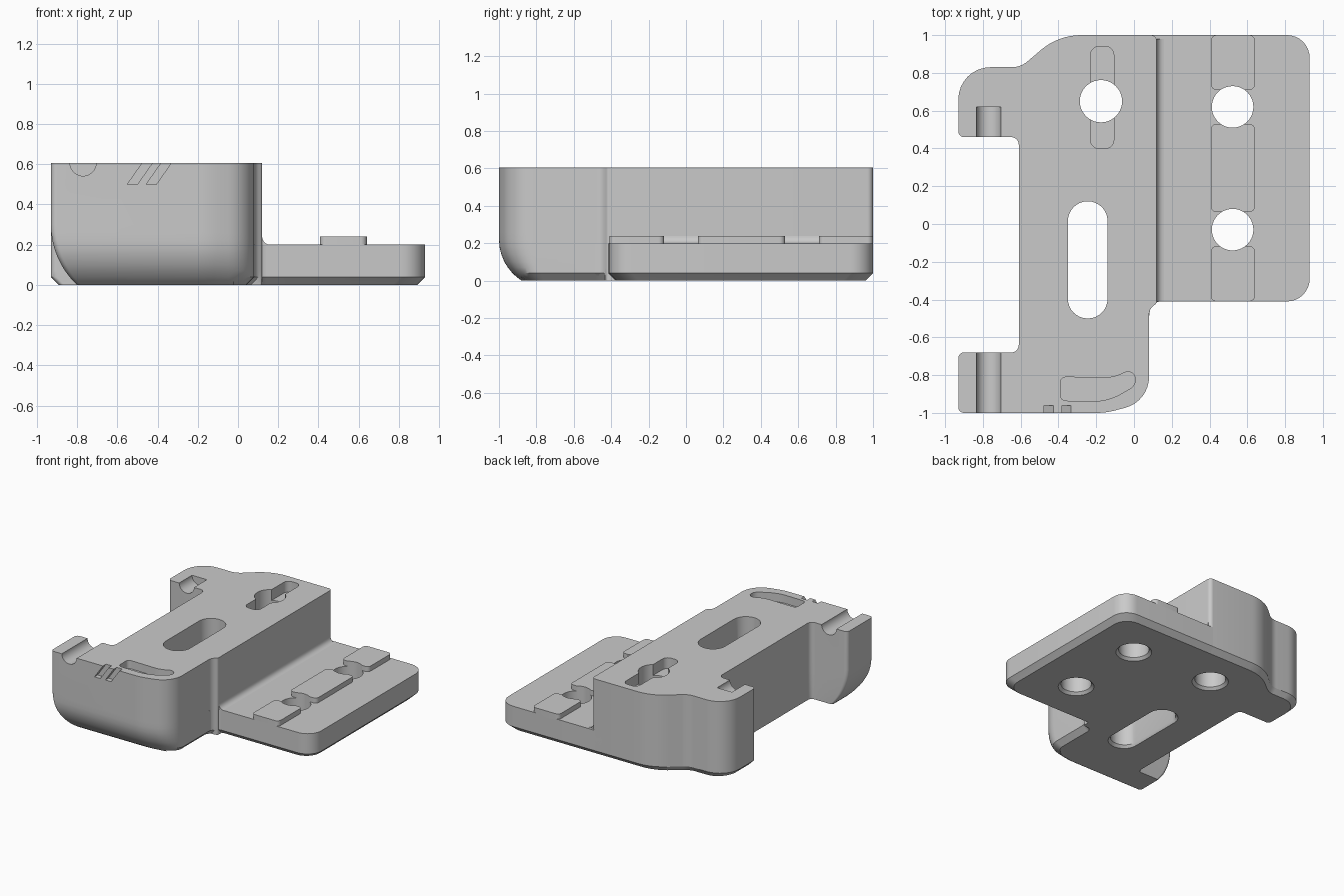
import bpy, bmesh
from math import sqrt, pi, cos, sin
from mathutils import Vector

if "Cube" in bpy.data.objects:
    bpy.data.objects.remove(bpy.data.objects["Cube"], do_unlink=True)

grey = bpy.data.materials.new("plain grey")
grey.use_nodes = True
colour = (0.59, 0.59, 0.59, 1)
grey.diffuse_color = colour
grey.node_tree.nodes["Principled BSDF"].inputs["Base Color"].default_value = colour

CHAMFER = 0.04


def rounded(corners, steps=8):
    """Outline from (x, y, radius) corners, each replaced by an arc."""
    out, n = [], len(corners)
    for i, (x, y, r) in enumerate(corners):
        p = Vector((x, y))
        if r == 0:
            out.append(p)
            continue
        a = (Vector(corners[i - 1][:2]) - p).normalized()
        b = (Vector(corners[(i + 1) % n][:2]) - p).normalized()
        half = a.angle(b) / 2
        reach = r * cos(half) / sin(half)
        centre = p + (a + b).normalized() * (r / sin(half))
        start, end = p + a * reach - centre, p + b * reach - centre
        for k in range(steps + 1):
            t = k / steps
            sweep = pi - 2 * half
            spoke = start * sin((1 - t) * sweep) + end * sin(t * sweep)
            out.append(centre + spoke / sin(sweep))
    return out


def box_outline(x0, x1, y0, y1, r):
    return rounded([(x0, y0, r), (x1, y0, r), (x1, y1, r), (x0, y1, r)])


def circle(x, y, r, n=40):
    return [Vector((x + r * cos(2 * pi * k / n), y + r * sin(2 * pi * k / n))) for k in range(n)]


def loft(name, outline, levels, warp=lambda x, y, z: (x, y, z)):
    """Stack an outline through several levels, moving each point by a warp."""
    bm = bmesh.new()
    rings = [[bm.verts.new(warp(p.x, p.y, z)) for p in outline] for z in levels]
    n = len(outline)
    for low, high in zip(rings, rings[1:]):
        for i in range(n):
            j = (i + 1) % n
            bm.faces.new((low[i], low[j], high[j], high[i]))
    bm.faces.new(rings[0][::-1])
    bm.faces.new(rings[-1])
    bmesh.ops.recalc_face_normals(bm, faces=bm.faces)
    mesh = bpy.data.meshes.new(name)
    bm.to_mesh(mesh)
    bm.free()
    mesh.materials.append(grey)
    obj = bpy.data.objects.new(name, mesh)
    bpy.context.collection.objects.link(obj)
    return obj


def along_y(x, y, z):
    return x, z, y


def hole(outline):
    """Through cutter with a small flare at the underside."""
    mid = sum(outline, Vector((0, 0))) / len(outline)

    def flare(x, y, z):
        d = Vector((x, y)) - mid
        p = mid + d + d.normalized() * max(0, 0.02 - z)
        return p.x, p.y, z
    return loft("cutter", outline, [-0.01, 0.02, 0.7], flare)


def cut(obj, cutters):
    bpy.context.view_layer.objects.active = obj
    for c in cutters:
        c.hide_render = True
        mod = obj.modifiers.new("cut", 'BOOLEAN')
        mod.operation, mod.solver, mod.object = 'DIFFERENCE', 'EXACT', c
        bpy.ops.object.modifier_apply(modifier=mod.name)


# Tall body: rounded lower front arm, chamfered lower edges elsewhere
body_outline = rounded([
    (-0.93, -1, 0.03), (-0.15, -1, 0.4), (0.08, -0.94, 0.17),
    (0.08, -0.45, 0.06), (0.12, -0.42, 0.02), (0.12, 1, 0.03),
    (-0.4, 1, 0.33), (-0.6, 0.83, 0.13), (-0.93, 0.83, 0.17),
    (-0.93, 0.46, 0.03), (-0.61, 0.46, 0.04), (-0.61, -0.68, 0.04),
    (-0.93, -0.68, 0.03)])


def curve_inset(z, height, radius):
    return radius - sqrt(radius ** 2 - max(0, height - z) ** 2)


def body_warp(x, y, z):
    c = max(0, CHAMFER - z)
    nx, ny = x, y
    if x < -0.61:
        inset = curve_inset(z, 0.3, 0.41) if y < 0 else c
        nx = -0.61 + (x + 0.61) * (0.32 - inset) / 0.32
    if x > 0 and y < -0.43:
        nx = x - c
    if y < -0.68:
        ny = -0.68 + (y + 0.68) * (0.32 - curve_inset(z, 0.22, 0.26)) / 0.32
    elif y > 0.46:
        ny = 0.46 + (y - 0.46) * (0.54 - c) / 0.54
    return nx, ny, z


body = loft("main_body", body_outline,
            [0, 0.02, 0.04, 0.07, 0.1, 0.14, 0.18, 0.22, 0.26, 0.3, 0.605], body_warp)

# Body cut-outs: bolt hole, slots, curved pocket, rod channels, slanted notches
cutters = [
    hole(circle(-0.175, 0.65, 0.112)),
    hole(box_outline(-0.35, -0.14, -0.5, 0.12, 0.104)),
    loft("cutter", box_outline(-0.23, -0.107, 0.4, 0.94, 0.045), [0.52, 0.7]),
    loft("cutter", rounded([
        (-0.39, -0.935, 0.03), (-0.14, -0.94, 0.3), (0.0, -0.86, 0.06), (0.025, -0.75, 0.04),
        (-0.11, -0.815, 0.2), (-0.39, -0.81, 0.03)]), [0.54, 0.7]),
    loft("cutter", circle(-0.77, 0.607, 0.065), [-1.1, -0.6], along_y),
    loft("cutter", circle(-0.77, 0.607, 0.065), [0.4, 0.62], along_y),
]
for x in (-0.55, -0.456):
    notch = [Vector(p) for p in ((x, 0.5), (x + 0.05, 0.5), (x + 0.127, 0.61), (x + 0.077, 0.61))]
    cutters.append(loft("cutter", notch, [-1.1, -0.962], along_y))
cut(body, cutters)

# Low side plate with chamfered underside
plate_outline = rounded([
    (0.03, -0.49, 0), (0.08, -0.49, 0), (0.09, -0.41, 0.06), (0.93, -0.41, 0.12),
    (0.93, 1, 0.12), (0.03, 1, 0)])


def plate_warp(x, y, z):
    c = max(0, CHAMFER - z)
    return (x - c if x > 0.5 or y < -0.42 else x), (y + c if y < 0 else y - c), z


plate = loft("side_plate", plate_outline, [0, 0.04, 0.2], plate_warp)
plate_holes = [hole(circle(0.522, y, 0.11)) for y in (0.62, -0.03)]
cut(plate, plate_holes)

# Raised pads between the plate holes
parts = [body, plate]
for label, y0, y1 in (("front", -0.41, -0.117), ("middle", 0.063, 0.53), ("back", 0.71, 1.0)):
    pad = loft(label + "_pad", box_outline(0.407, 0.64, y0, y1, 0.03), [0.19, 0.24])
    cut(pad, plate_holes)
    parts.append(pad)

# Inner fillet where the plate meets the body
fillet = [Vector((0.1, 0.18)), Vector((0.16, 0.18))]
fillet += [Vector((0.16 - 0.04 * sin(k * pi / 12), 0.24 - 0.04 * cos(k * pi / 12))) for k in range(7)]
fillet.append(Vector((0.1, 0.24)))
parts.append(loft("inner_fillet", fillet, [-0.41, 0.98], along_y))

for c in cutters + plate_holes:
    bpy.data.objects.remove(c, do_unlink=True)

bpy.ops.object.select_all(action='DESELECT')
for obj in parts:
    obj.select_set(True)
bpy.context.view_layer.objects.active = body
bpy.ops.object.shade_smooth_by_angle(angle=pi / 6)
